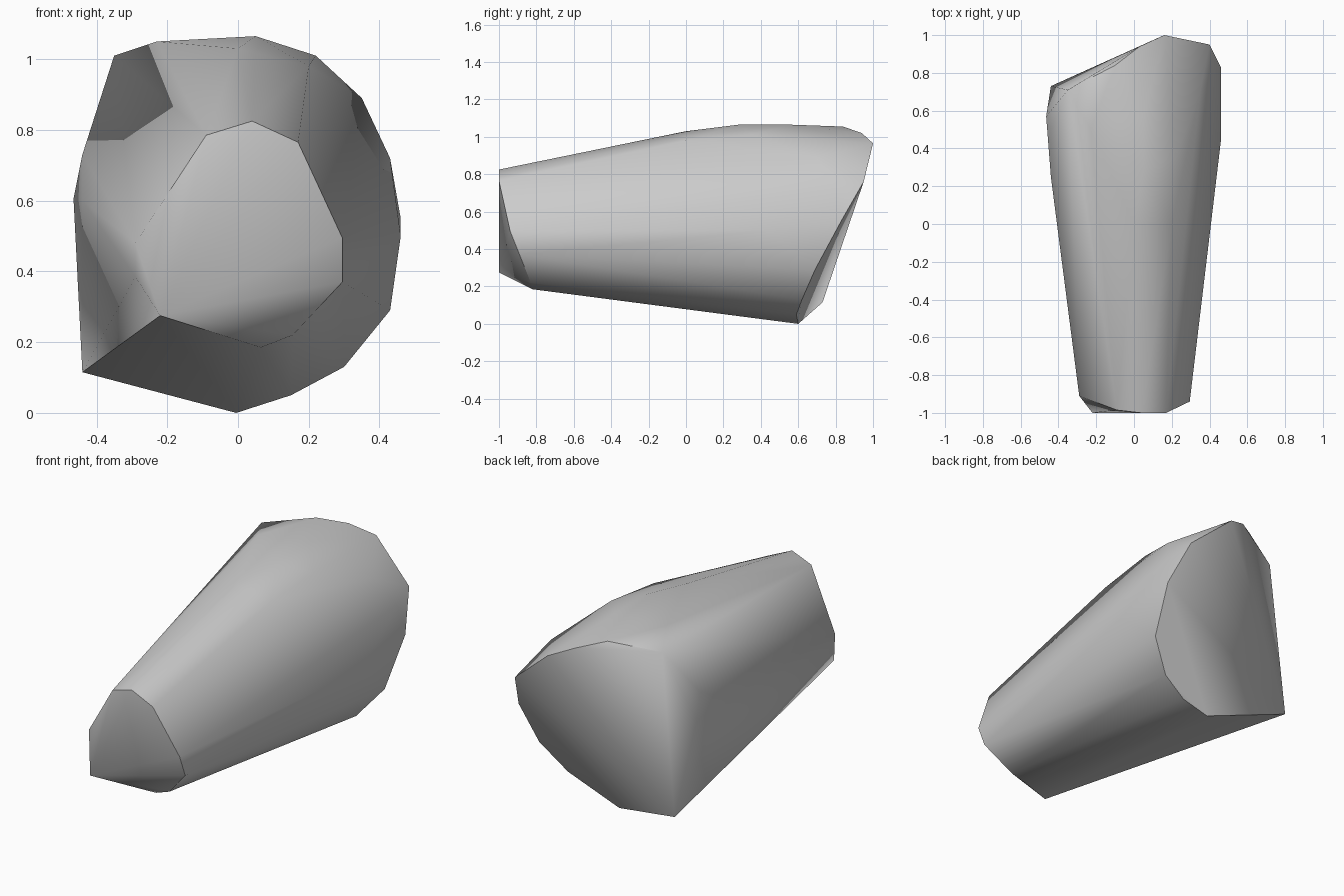
import bpy, bmesh, math

cube = bpy.data.objects.get("Cube")
if cube:
    bpy.data.objects.remove(cube, do_unlink=True)

# One flat grey for the whole stone
grey = bpy.data.materials.new("stone_grey")
grey.use_nodes = True
colour = (0.6, 0.6, 0.6, 1)
grey.diffuse_color = colour
grey.node_tree.nodes["Principled BSDF"].inputs["Base Color"].default_value = colour

# Narrow front rim, going round from the low corner
front_rim = [(-.22, -1, .275), (.065, -.82, .185), (.155, -.83, .22),
             (.295, -.89, .37), (.295, -.94, .495), (.17, -1, .765),
             (.04, -1, .825), (-.09, -.985, .785), (-.29, -.91, .48), (-.29, -.905, .385)]
# Broad shoulder around the rear half
shoulder = [(.2, 0, .98), (0, 0, 1.03), (.05, .28, 1.065), (.05, .56, 1.065),
            (-.23, .5, 1.05), (.22, .35, 1.01), (.46, .44, .5),
            (-.465, .57, .605), (-.44, .25, .6), (-.44, .5, .73)]
# Slanted rear rim
rear_rim = [(-.44, .73, .115), (-.005, .6, 0), (.15, .59, .05), (.3, .62, .13),
            (.43, .69, .29), (.46, .83, .55), (.43, .8, .72), (.4, .95, .76), (.35, .7, .89),
            (.16, 1, .965), (.03, .94, 1.02), (-.1, .84, 1.055), (-.35, .71, 1.01)]

# Wrap the rims and shoulder in one convex skin
bm = bmesh.new()
for point in front_rim + shoulder + rear_rim:
    bm.verts.new(point)
hull = bmesh.ops.convex_hull(bm, input=bm.verts[:])
spare = {g for g in hull["geom_interior"] + hull["geom_unused"]
         if isinstance(g, bmesh.types.BMVert)}
bmesh.ops.delete(bm, geom=list(spare), context='VERTS')
bmesh.ops.recalc_face_normals(bm, faces=bm.faces[:])
mesh = bpy.data.meshes.new("tapered_stone")
bm.to_mesh(mesh)
bm.free()
mesh.materials.append(grey)

stone = bpy.data.objects.new("tapered_stone", mesh)
bpy.context.collection.objects.link(stone)
bpy.context.view_layer.objects.active = stone
stone.select_set(True)
bpy.ops.object.shade_smooth_by_angle(angle=math.radians(40))
